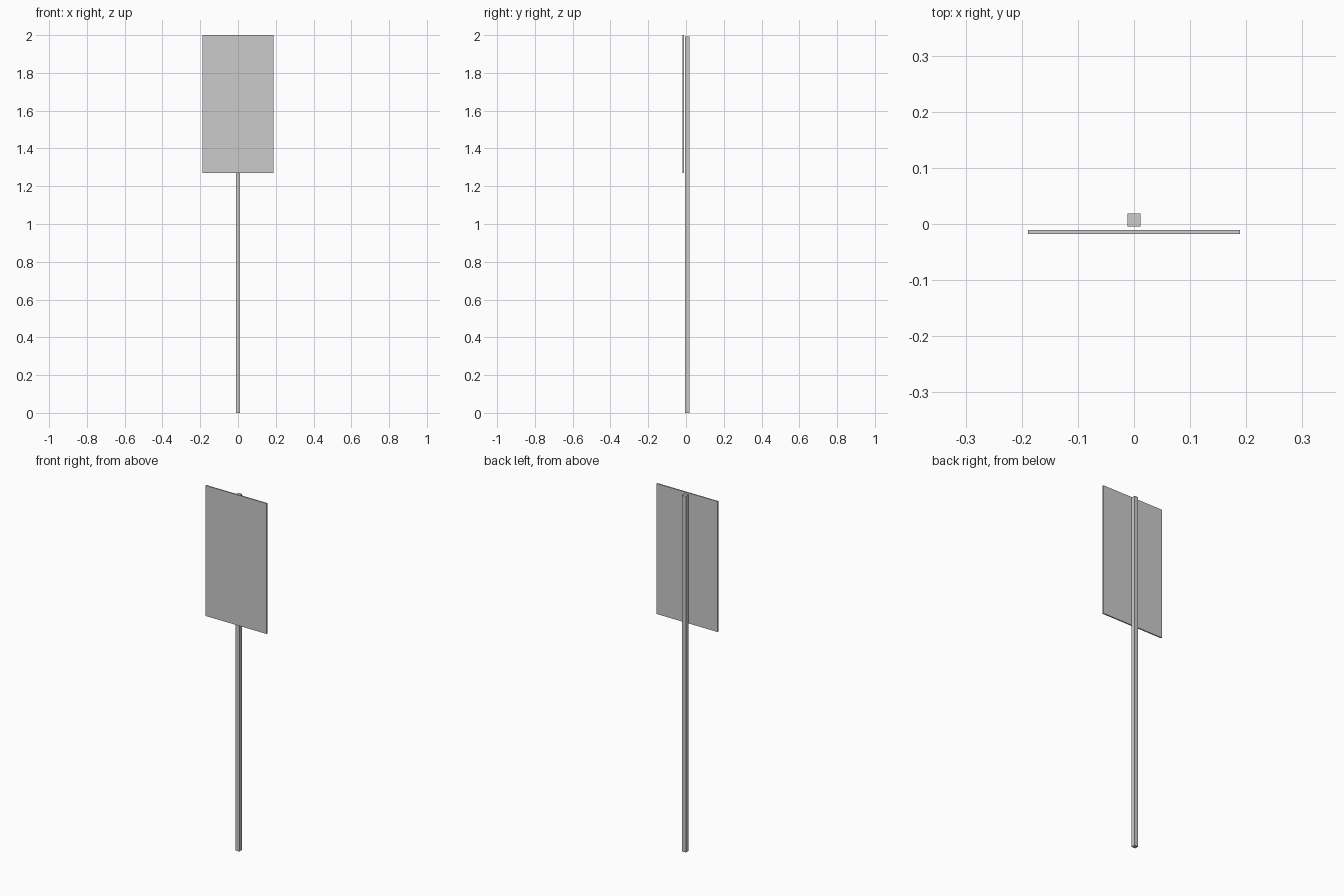
import bpy

if "Cube" in bpy.data.objects:
    bpy.data.objects.remove(bpy.data.objects["Cube"])


def box(name, lo, hi):
    """Axis-aligned box between two corners."""
    bpy.ops.mesh.primitive_cube_add(
        size=1, location=[(a + b) / 2 for a, b in zip(lo, hi)])
    obj = bpy.context.object
    obj.name = name
    obj.scale = [b - a for a, b in zip(lo, hi)]
    bpy.ops.object.transform_apply(location=False, rotation=False, scale=True)
    return obj


# Slim square post, ending just below the top of the panel
box("post", (-0.0115, -0.0045, 0.0), (0.0115, 0.0185, 1.993))

# Thin sign panel standing just in front of the post
box("sign_panel", (-0.1885, -0.0175, 1.27), (0.1885, -0.0105, 2.0))
